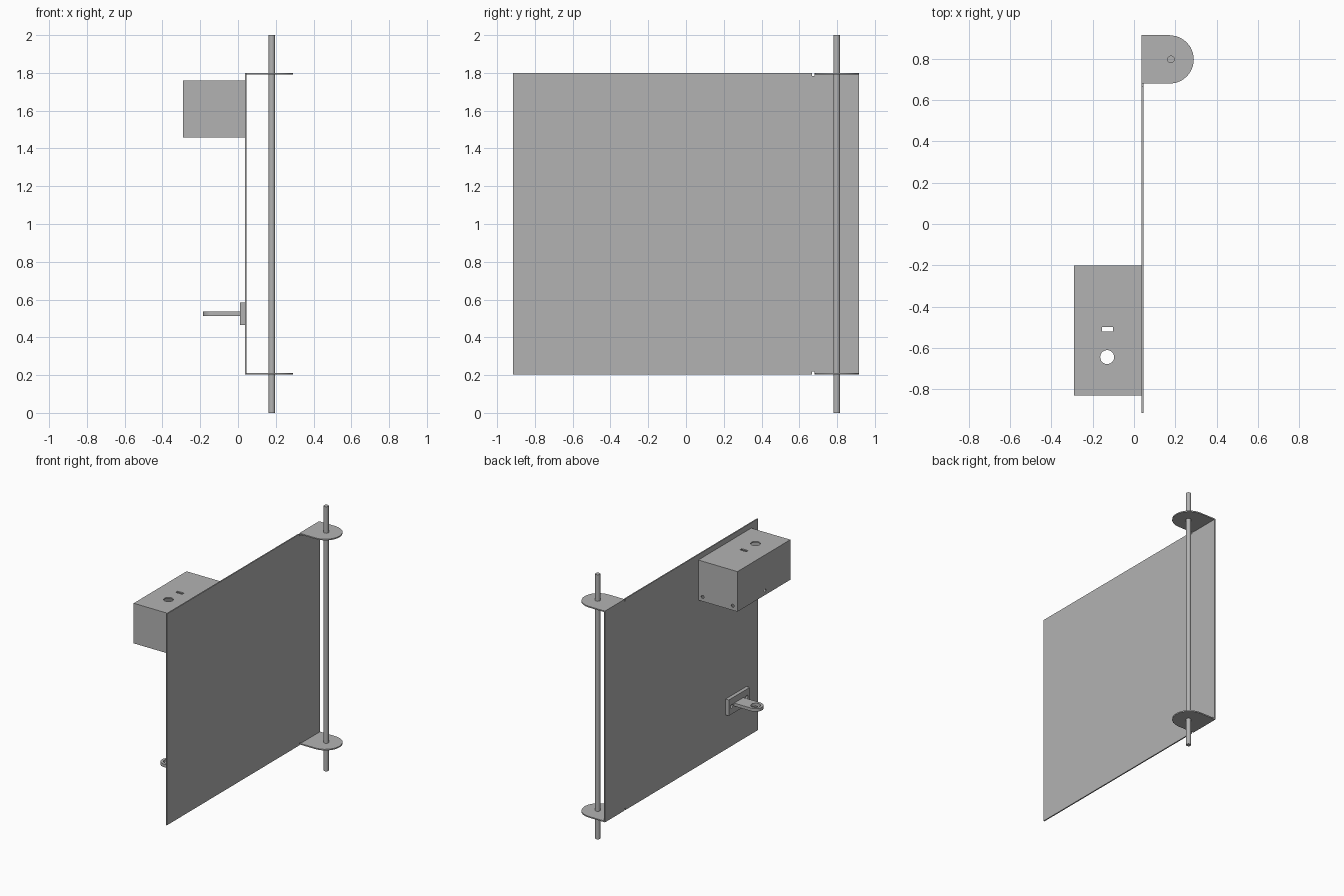
import bpy, bmesh, math
from mathutils import Matrix, Vector

cube = bpy.data.objects.get("Cube")
if cube:
    bpy.data.objects.remove(cube)

steel = bpy.data.materials.new("grey steel")
steel.use_nodes = True
GREY = (0.45, 0.45, 0.45, 1)
steel.diffuse_color = GREY
steel.node_tree.nodes["Principled BSDF"].inputs["Base Color"].default_value = GREY

X, Y, Z = Vector((1, 0, 0)), Vector((0, 1, 0)), Vector((0, 0, 1))


def arc(cx, cy, r, start=0, sweep=360, n=24):
    """Points along an arc; a full circle leaves out the repeated end point."""
    count = n if sweep == 360 else n + 1
    angles = [math.radians(start + sweep * i / n) for i in range(count)]
    return [(cx + r * math.cos(a), cy + r * math.sin(a)) for a in angles]


def rect(u0, u1, v0, v1):
    return [(u0, v0), (u1, v0), (u1, v1), (u0, v1)]


def finish(obj):
    obj.data.materials.clear()
    obj.data.materials.append(steel)
    bpy.ops.object.select_all(action='DESELECT')
    obj.select_set(True)
    bpy.context.view_layer.objects.active = obj
    bpy.ops.object.shade_smooth_by_angle(angle=math.radians(30))
    return obj


def plate(name, u, v, low, high, outline, holes=()):
    """Sheet with holes: outline in the u-v plane, thick from low to high."""
    curve = bpy.data.curves.new(name + " profile", 'CURVE')
    curve.dimensions = '2D'
    curve.fill_mode = 'BOTH'
    curve.extrude = (high - low) / 2
    for loop in (outline, *holes):
        spline = curve.splines.new('POLY')
        spline.points.add(len(loop) - 1)
        for point, (a, b) in zip(spline.points, loop):
            point.co = (a, b, 0, 1)
        spline.use_cyclic_u = True
    temp = bpy.data.objects.new(name + " profile", curve)
    bpy.context.collection.objects.link(temp)
    graph = bpy.context.evaluated_depsgraph_get()
    mesh = bpy.data.meshes.new_from_object(temp.evaluated_get(graph))
    bpy.data.objects.remove(temp)

    w = u.cross(v)
    axis = Vector([abs(c) for c in w])
    place = Matrix((u, v, w)).transposed().to_4x4()
    place.translation = axis * (low + high) / 2
    bm = bmesh.new()
    bm.from_mesh(mesh)
    bm.transform(place)
    bmesh.ops.remove_doubles(bm, verts=bm.verts, dist=1e-5)
    bmesh.ops.recalc_face_normals(bm, faces=bm.faces)
    bm.to_mesh(mesh)
    bm.free()
    obj = bpy.data.objects.new(name, mesh)
    bpy.context.collection.objects.link(obj)
    return finish(obj)


# Large door sheet, with bend relief notches beside the hinge ears
IN, OUT, FRONT, BACK = 0.037, 0.046, -0.915, 0.915
BOTTOM, TOP = 0.203, 1.8
NOTCH, EAR = 0.668, 0.68
relief = 0.016
outline = [(FRONT, BOTTOM), (NOTCH, BOTTOM), (NOTCH, BOTTOM + relief),
           (EAR, BOTTOM + relief), (EAR, BOTTOM), (BACK, BOTTOM), (BACK, TOP),
           (EAR, TOP), (EAR, TOP - relief), (NOTCH, TOP - relief),
           (NOTCH, TOP), (FRONT, TOP)]
plate("door_panel", Y, Z, IN, OUT, outline)

# Rounded hinge ears and the rod through them
ROD = (0.179, 0.798)
R = (BACK - EAR) / 2
ear = [(IN, EAR)] + arc(0.29 - R, EAR + R, R, -90, 180, 12) + [(IN, BACK)]
for name, z in (("lower_ear", BOTTOM), ("upper_ear", TOP - 0.009)):
    plate(name, X, Y, z, z + 0.009, ear, [arc(*ROD, 0.018)])
bpy.ops.mesh.primitive_cylinder_add(vertices=24, radius=0.018, depth=2,
                                    location=(*ROD, 1))
rod = bpy.context.object
rod.name = "hinge_rod"
finish(rod)

# Lock box: sheet shell, open underneath
X0, X1, Y0, Y1, Z0, Z1 = -0.29, IN, -0.832, -0.2, 1.457, 1.76
T = 0.009
HOLE_Z = Z0 + 0.034
LOCK_Y = -0.645
plate("box_top", X, Y, Z1 - T, Z1, rect(X0, X1, Y0, Y1),
      [arc(-0.13, LOCK_Y, 0.034), rect(-0.155, -0.101, -0.522, -0.499)])
plate("box_outer_wall", Y, Z, X0, X0 + T, rect(Y0, Y1, Z0, Z1 - T),
      [arc(-0.53, HOLE_Z, 0.011, n=12)])
plate("box_front_wall", X, Z, Y0, Y0 + T, rect(X0 + T, X1, Z0, Z1 - T))
plate("box_back_wall", X, Z, Y1 - T, Y1, rect(X0 + T, X1, Z0, Z1 - T),
      [arc(x, HOLE_Z, 0.012, n=12) for x in (X0 + 0.04, X1 - 0.035)])

# Padlock eye: screw plate and rounded tongue
plate("eye_base", Y, Z, 0.01, IN,
      rect(LOCK_Y - 0.13, LOCK_Y + 0.12, 0.465, 0.585),
      [arc(LOCK_Y + s, 0.525, 0.014, n=12) for s in (-0.095, 0.085)])
W = 0.055
tongue = [(0.01, LOCK_Y + W)] + arc(-0.13, LOCK_Y, W, 90, 180, 16) + [(0.01, LOCK_Y - W)]
plate("eye_tongue", X, Y, 0.514, 0.537, tongue, [arc(-0.13, LOCK_Y, 0.034)])
